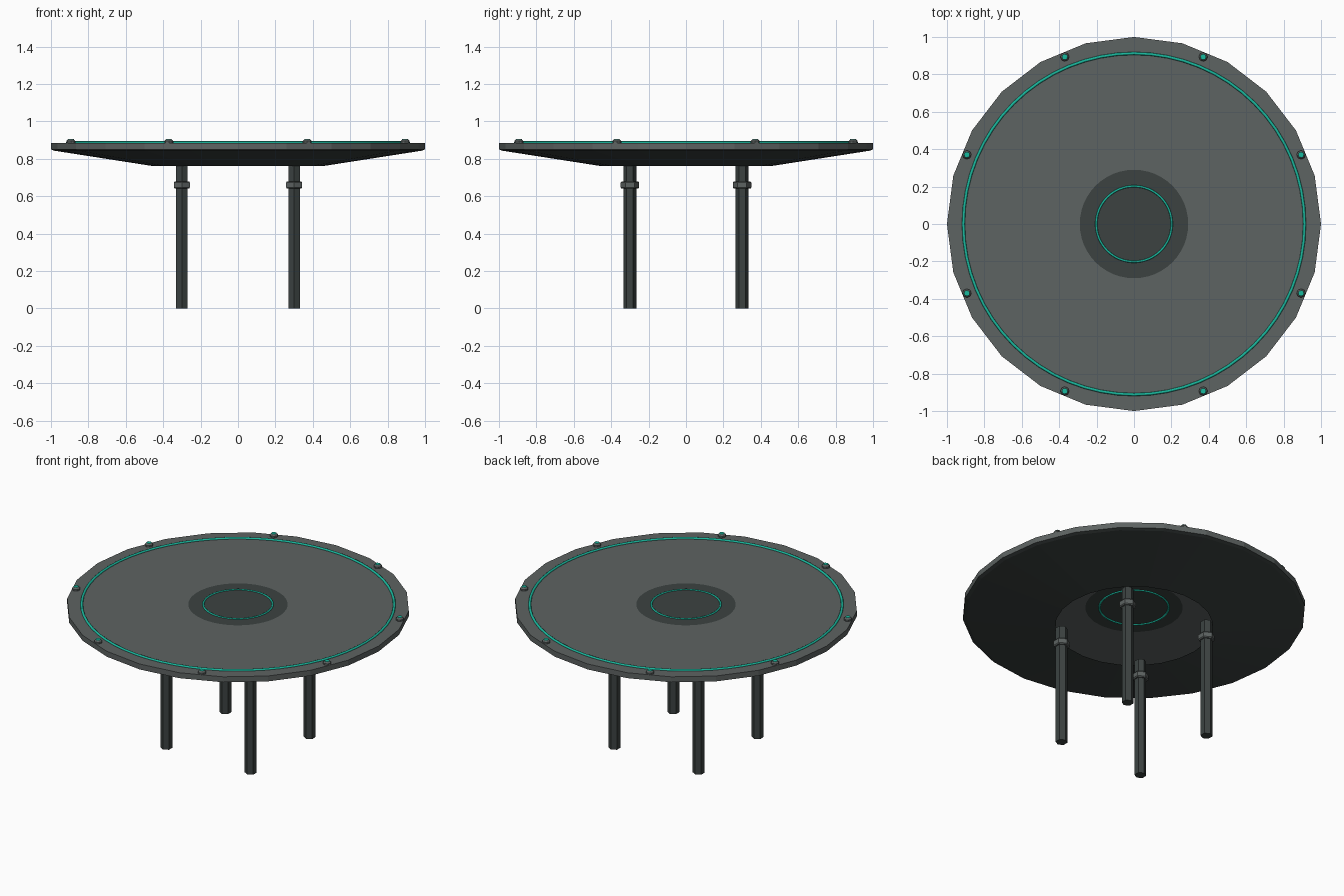
import bpy, bmesh
from math import sin, cos, pi

if "Cube" in bpy.data.objects:
    bpy.data.objects.remove(bpy.data.objects["Cube"])


def material(name, r, g, b):
    m = bpy.data.materials.new(name)
    m.diffuse_color = (r, g, b, 1)
    m.use_nodes = True
    m.node_tree.nodes["Principled BSDF"].inputs["Base Color"].default_value = m.diffuse_color
    return m


DARK = material("dark_metal", 0.045, 0.055, 0.053)
MID = material("grey_metal", 0.11, 0.125, 0.122)
TEAL = material("teal_glow", 0.01, 0.48, 0.34)


def lathe(name, profile, sides, mat, loc=(0, 0, 0), cap=True, closed=False, smooth=False):
    """Revolve (radius, z) points around z, first corner pointing along +y."""
    bm = bmesh.new()
    rings = [[bm.verts.new((r * sin(2 * pi * i / sides), r * cos(2 * pi * i / sides), z))
              for i in range(sides)] for r, z in profile]
    pairs = list(zip(rings, rings[1:]))
    if closed:
        pairs.append((rings[-1], rings[0]))
    for a, b in pairs:
        for i in range(sides):
            j = (i + 1) % sides
            bm.faces.new((a[j], a[i], b[i], b[j])).smooth = smooth
    if cap and not closed:
        if len(rings) > 1:
            bm.faces.new(rings[0])
        bm.faces.new(rings[-1][::-1])
    if len(rings) > 1:
        bmesh.ops.recalc_face_normals(bm, faces=bm.faces)
    mesh = bpy.data.meshes.new(name)
    bm.to_mesh(mesh)
    bm.free()
    mesh.materials.append(mat)
    ob = bpy.data.objects.new(name, mesh)
    ob.location = loc
    bpy.context.collection.objects.link(ob)
    return ob


def ring(name, radius, tube, z):
    prof = [(radius + tube * cos(2 * pi * k / 8), z + tube * sin(2 * pi * k / 8)) for k in range(8)]
    return lathe(name, prof, 64, TEAL, closed=True, smooth=True)


# Table top with rim, and the open sloping skirt below it
lathe("table_top", [(1, 0.85), (1, 0.885), (0.285, 0.885)], 24, MID, cap=False)
lathe("under_skirt", [(0.46, 0.762), (0.98, 0.843), (1, 0.85)], 24, DARK, cap=False)

# Centre disc and glowing rings
lathe("centre_disc", [(0.29, 0.887)], 48, DARK)
ring("outer_light_ring", 0.912, 0.008, 0.887)
ring("inner_light_ring", 0.202, 0.006, 0.887)

# Rim studs with lit caps
for k in range(8):
    a = pi / 8 + k * pi / 4
    x, y = 0.967 * cos(a), 0.967 * sin(a)
    lathe(f"rim_stud_{k + 1}", [(0.024, 0.88), (0.024, 0.895), (0.016, 0.904)], 8, MID, (x, y, 0))
    lathe(f"stud_light_{k + 1}", [(0.016, 0.903), (0.015, 0.906)], 8, TEAL, (x, y, 0))

# Hexagonal legs with collars
n = 0
for x in (-0.3, 0.3):
    for y in (-0.3, 0.3):
        n += 1
        lathe(f"leg_{n}", [(0.035, 0), (0.035, 0.765)], 6, DARK, (x, y, 0))
        lathe(f"leg_collar_{n}", [(0.034, 0.64), (0.044, 0.64), (0.049, 0.646), (0.049, 0.674),
                                  (0.044, 0.68), (0.034, 0.68)], 6, MID, (x, y, 0), cap=False)
